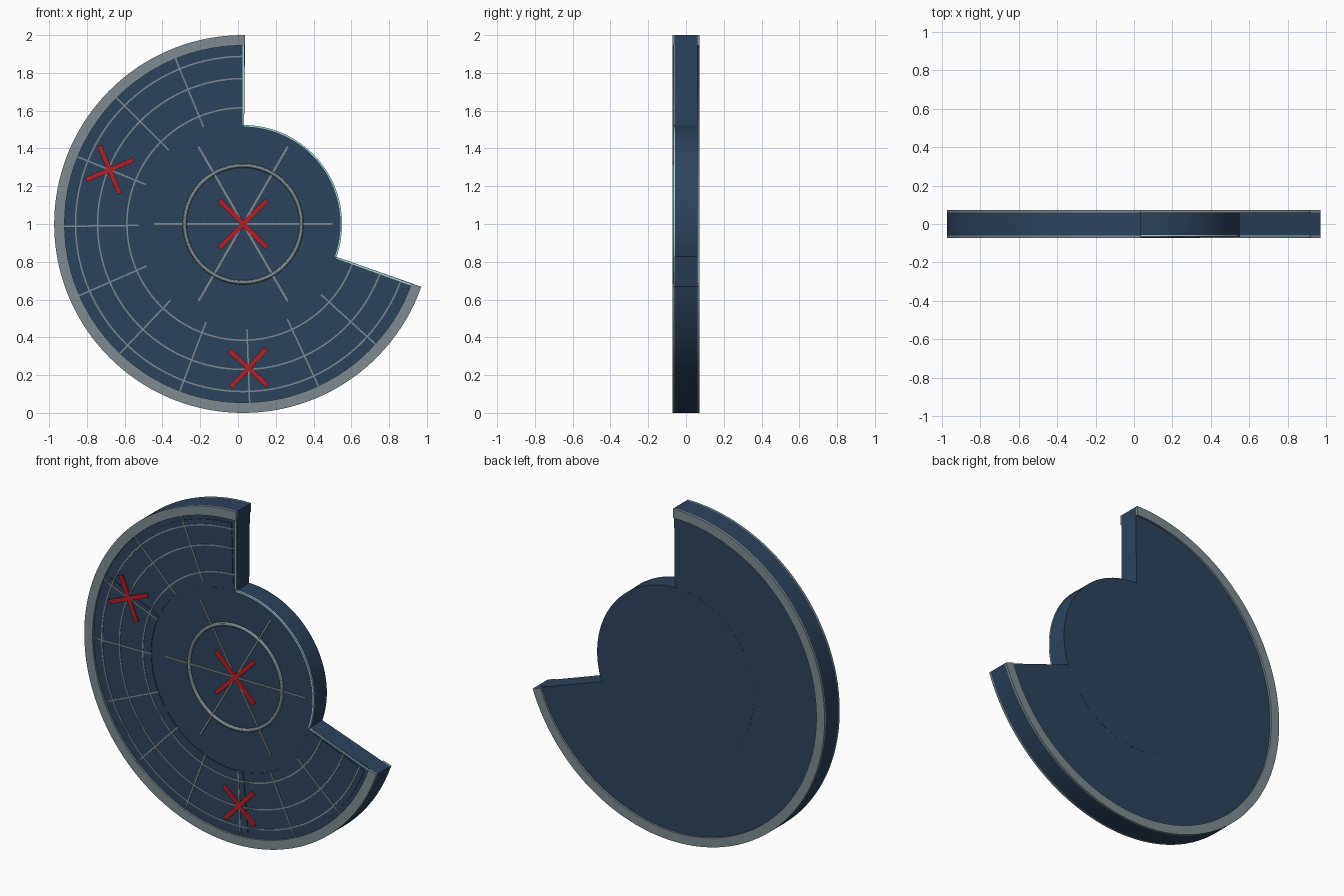
import bpy, bmesh
from math import sin, cos, radians, ceil
from mathutils import Matrix

if "Cube" in bpy.data.objects:
    bpy.data.objects.remove(bpy.data.objects["Cube"])

CX, CZ = 0.027, 1.0          # disc centre in the front view
A0, A1 = 89.4, 340.6         # ends of the three-quarter sector


def material(name, rgb):
    m = bpy.data.materials.new(name)
    m.diffuse_color = (*rgb, 1)
    m.use_nodes = True
    m.node_tree.nodes["Principled BSDF"].inputs["Base Color"].default_value = m.diffuse_color
    return m


NAVY = material("navy", (0.026, 0.056, 0.108))
GREY = material("grey", (0.21, 0.26, 0.28))
RED = material("red", (0.42, 0.016, 0.025))
PALE = material("pale_trim", (0.40, 0.68, 0.68))


def finish(bm, name, mat):
    bmesh.ops.recalc_face_normals(bm, faces=bm.faces)
    me = bpy.data.meshes.new(name)
    bm.to_mesh(me)
    bm.free()
    me.materials.append(mat)
    ob = bpy.data.objects.new(name, me)
    ob.location = (CX, 0, CZ)
    bpy.context.collection.objects.link(ob)
    bpy.ops.object.select_all(action='DESELECT')
    ob.select_set(True)
    bpy.context.view_layer.objects.active = ob
    bpy.ops.object.shade_smooth_by_angle(angle=radians(30))
    return ob


def sector(name, r0, r1, a0, a1, y0, y1, mat):
    """Ring segment with a rectangular cross-section."""
    bm = bmesh.new()
    n = ceil((a1 - a0) / 2)
    section = [(r0, y0), (r1, y0), (r1, y1), (r0, y1)]
    loops = []
    for i in range(n + 1):
        a = radians(a0 + (a1 - a0) * i / n)
        loops.append([bm.verts.new((r * cos(a), y, r * sin(a))) for r, y in section])
    for p, q in zip(loops, loops[1:]):
        for k in range(4):
            bm.faces.new((p[k], p[(k + 1) % 4], q[(k + 1) % 4], q[k]))
    bm.faces.new(loops[0])
    bm.faces.new(loops[-1])
    return finish(bm, name, mat)


def bar(name, x, z, angle, length, width, y0, y1, mat):
    """Box lying in the disc plane, centred at (x, z) and turned by angle."""
    bm = bmesh.new()
    bmesh.ops.create_cube(bm, size=1)
    bmesh.ops.scale(bm, vec=(length, y1 - y0, width), verts=bm.verts)
    bm.transform(Matrix.Translation((x, (y0 + y1) / 2, z))
                 @ Matrix.Rotation(-radians(angle), 4, 'Y'))
    return finish(bm, name, mat)


def radial_bar(name, r0, r1, angle, width, y0, y1, mat):
    r, a = (r0 + r1) / 2, radians(angle)
    return bar(name, r * cos(a), r * sin(a), angle, r1 - r0, width, y0, y1, mat)


# Main body and hub
sector("body_sector", 0.50, 1.0, A0, A1, -0.06, 0.06, NAVY)
bm = bmesh.new()
bmesh.ops.create_cone(bm, cap_ends=True, segments=128, radius1=0.522, radius2=0.522,
                      depth=0.121, matrix=Matrix.Rotation(radians(90), 4, 'X'))
finish(bm, "hub", NAVY)

# Raised rims on both faces
sector("front_rim", 0.945, 1.0, A0, A1, -0.072, -0.06, GREY)
sector("back_rim", 0.945, 1.0, A0, A1, 0.06, 0.072, GREY)

# Four raised panels
cuts = [A0, 153.5, 214.5, 277, A1]
for i, (a, b) in enumerate(zip(cuts, cuts[1:])):
    sector(f"panel_{i + 1}", 0.56, 0.92, a + 2.2, b - 1.8, -0.064, -0.059, NAVY)

# Grid lines: arcs and radials
for r in (0.615, 0.77, 0.887):
    sector("grid_arc", r - 0.004, r + 0.004, A0 + 1, A1 - 1, -0.067, -0.06, GREY)
for i in range(1, 11):
    a = A0 + (A1 - A0) * i / 11
    radial_bar("grid_radial", 0.555, 0.945, a, 0.008, -0.067, -0.06, GREY)

# Pale trim around the notch
sector("hub_trim", 0.516, 0.524, A1 - 360, A0, -0.066, -0.058, PALE)
for a in (A0 + 0.5, A1 - 0.5):
    radial_bar("end_trim", 0.525, 0.95, a, 0.008, -0.067, -0.058, PALE)

# Hub ring and spokes
bm = bmesh.new()
R, T, N, M = 0.309, 0.011, 96, 12
rows = []
for i in range(N):
    u = radians(360 * i / N)
    rows.append([bm.verts.new(((R + T * cos(radians(360 * j / M))) * cos(u),
                               -0.061 + T * sin(radians(360 * j / M)),
                               (R + T * cos(radians(360 * j / M))) * sin(u))) for j in range(M)])
for i in range(N):
    p, q = rows[i], rows[(i + 1) % N]
    for j in range(M):
        k = (j + 1) % M
        bm.faces.new((p[j], p[k], q[k], q[j]))
finish(bm, "hub_ring", GREY)
for a in (0, 60, 120):
    bar("hub_spoke", 0, 0, a, 0.945, 0.011, -0.067, -0.06, GREY)

# Red cross markers: (radius, angle, arm length)
for r, ang, length in ((0, 0, 0.355), (0.763, 157.9, 0.275), (0.763, 272.1, 0.275)):
    x, z = r * cos(radians(ang)), r * sin(radians(ang))
    for turn in (45, -45):
        bar("red_cross_arm", x, z, ang + turn, length, 0.026, -0.072, -0.06, RED)
